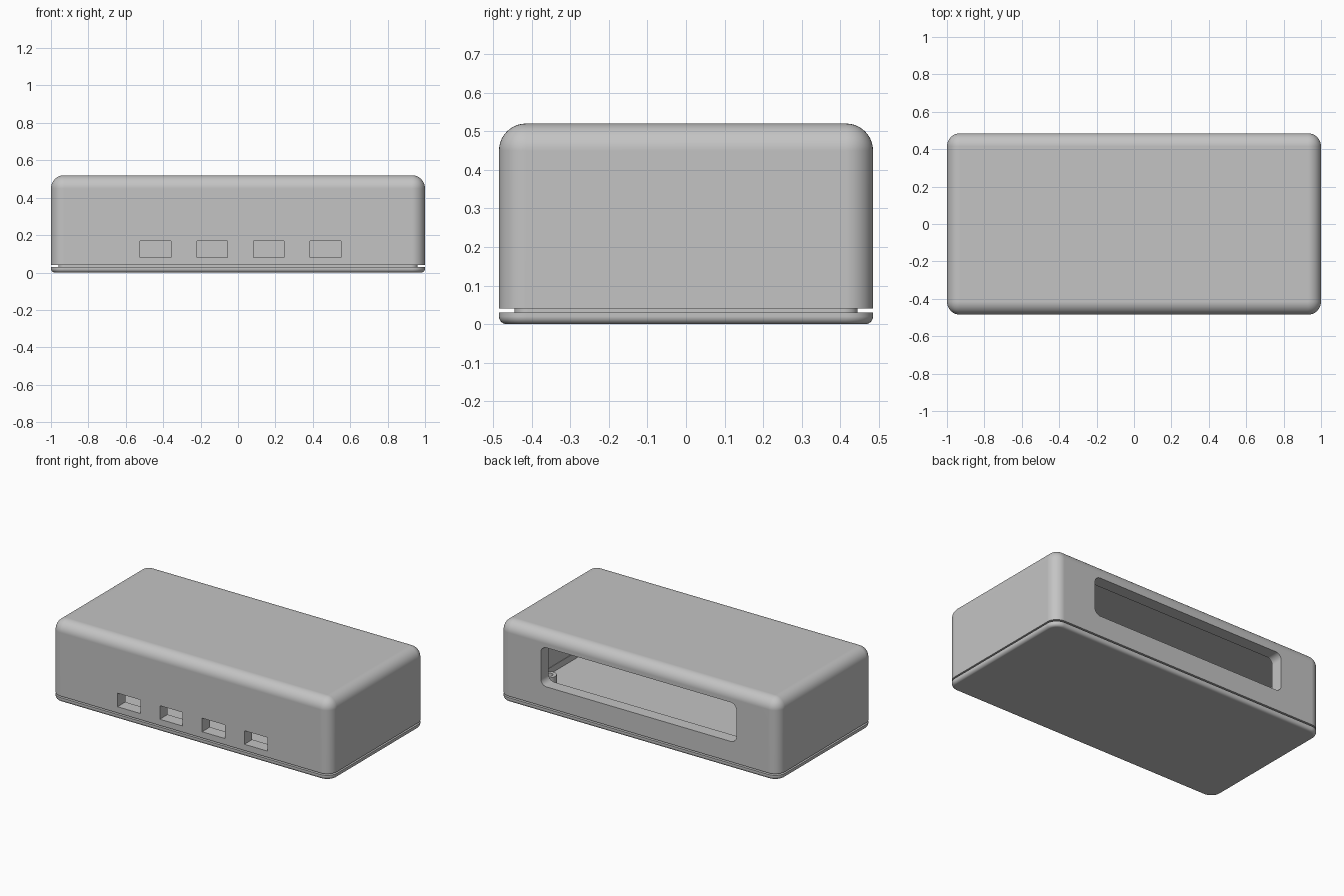
import bpy, bmesh, math
from mathutils import Matrix, Vector

if "Cube" in bpy.data.objects:
    bpy.data.objects.remove(bpy.data.objects["Cube"], do_unlink=True)

WIDTH, DEPTH, HEIGHT = 2.0, 0.97, 0.52
WALL, LIP, RADIUS = 0.08, 0.04, 0.07
FLOOR, SHELL_BOTTOM, LIP_TOP = 0.03, 0.04, 0.07

grey = bpy.data.materials.new("light grey plastic")
grey.use_nodes = True
grey.diffuse_color = (0.55, 0.55, 0.55, 1)
grey.node_tree.nodes["Principled BSDF"].inputs["Base Color"].default_value = (0.55, 0.55, 0.55, 1)


def finish(name, bm):
    bmesh.ops.recalc_face_normals(bm, faces=bm.faces)
    mesh = bpy.data.meshes.new(name)
    bm.to_mesh(mesh)
    bm.free()
    mesh.materials.append(grey)
    obj = bpy.data.objects.new(name, mesh)
    bpy.context.collection.objects.link(obj)
    return obj


def box(name, low, high, radius=0, axis=2, cap=None, cap_radius=0):
    """Box with rounded edges along one axis; cap also rounds the top (1) or bottom (-1) rim."""
    low, high = Vector(low), Vector(high)
    bm = bmesh.new()
    bmesh.ops.create_cube(bm, size=1)
    for v in bm.verts:
        v.co = Vector([(low[i] + high[i]) / 2 + v.co[i] * (high[i] - low[i]) for i in range(3)])

    def along(e):
        d = e.verts[1].co - e.verts[0].co
        return abs(d[axis]) > 0.99 * d.length

    def on_rim(e):
        z = high.z if cap == 1 else low.z
        return all(abs(v.co.z - z) < 1e-5 for v in e.verts)

    def bevel(edges, r):
        bmesh.ops.bevel(bm, geom=edges, offset=r, segments=10, profile=0.5,
                        affect='EDGES', clamp_overlap=True)

    if cap and abs(cap_radius - radius) < 1e-6:
        bevel([e for e in bm.edges if along(e) or on_rim(e)], radius)
    else:
        if radius:
            bevel([e for e in bm.edges if along(e)], radius)
        if cap:
            bevel([e for e in bm.edges if on_rim(e)], cap_radius)
    return finish(name, bm)


def slab(name, inset, z0, z1, radius, **kw):
    x, y = WIDTH / 2 - inset, DEPTH / 2 - inset
    return box(name, (-x, -y, z0), (x, y, z1), radius, **kw)


def cylinder(name, x, y, z0, z1, radius):
    bm = bmesh.new()
    bmesh.ops.create_cone(bm, cap_ends=True, segments=32, radius1=radius, radius2=radius,
                          depth=z1 - z0, matrix=Matrix.Translation((x, y, (z0 + z1) / 2)))
    return finish(name, bm)


def cut(target, cutter):
    """Subtract the cutter, bake the result, and discard the cutter."""
    mod = target.modifiers.new("cut", 'BOOLEAN')
    mod.operation, mod.solver, mod.object = 'DIFFERENCE', 'EXACT', cutter
    cutter.hide_render = True
    bpy.context.view_layer.update()
    graph = bpy.context.evaluated_depsgraph_get()
    mesh = bpy.data.meshes.new_from_object(target.evaluated_get(graph))
    target.modifiers.clear()
    target.data = mesh
    bpy.data.objects.remove(cutter, do_unlink=True)


def smooth(obj):
    obj.data.shade_smooth()
    obj.data.set_sharp_from_angle(angle=math.radians(30))
    mod = obj.modifiers.new("flat panels", 'WEIGHTED_NORMAL')
    mod.keep_sharp = True


# Upper shell: rounded cover, hollow inside, stepped to receive the base lip
shell = slab("upper_shell", 0, SHELL_BOTTOM, HEIGHT, RADIUS, cap=1, cap_radius=RADIUS)
cut(shell, slab("cavity", WALL, 0, HEIGHT - WALL, 0.02))
cut(shell, slab("rebate", LIP - 0.003, 0, LIP_TOP + 0.002, 0.035))

# Row of four port openings in the front wall
for i in range(4):
    x = 0.013 + (i - 1.5) * 0.303
    cut(shell, box("port", (x - 0.082, -0.6, 0.08), (x + 0.082, -0.3, 0.168)))

# Wide rounded window in the back wall
cut(shell, box("window", (-0.7, 0.3, 0.172), (0.7, 0.6, 0.425), 0.04, axis=1))
smooth(shell)

# Base plate with rounded bottom rim
base = slab("base_plate", 0, 0, FLOOR, RADIUS, cap=-1, cap_radius=0.02)
smooth(base)

# Raised locating lip around the base
lip = slab("base_lip", LIP, FLOOR - 0.005, LIP_TOP, 0.035)
cut(lip, slab("lip_inside", WALL, 0, HEIGHT, 0.02))
smooth(lip)

# Hollow mounting posts near the corners
for sx, side in ((-1, "right"), (1, "left")):
    for sy, end in ((-1, "front"), (1, "back")):
        x, y = sx * 0.76, sy * 0.315
        post = cylinder(f"mounting_post_{end}_{side}", x, y, FLOOR - 0.005, 0.16, 0.045)
        cut(post, cylinder("post_hole", x, y, FLOOR + 0.01, 0.3, 0.022))
        smooth(post)
